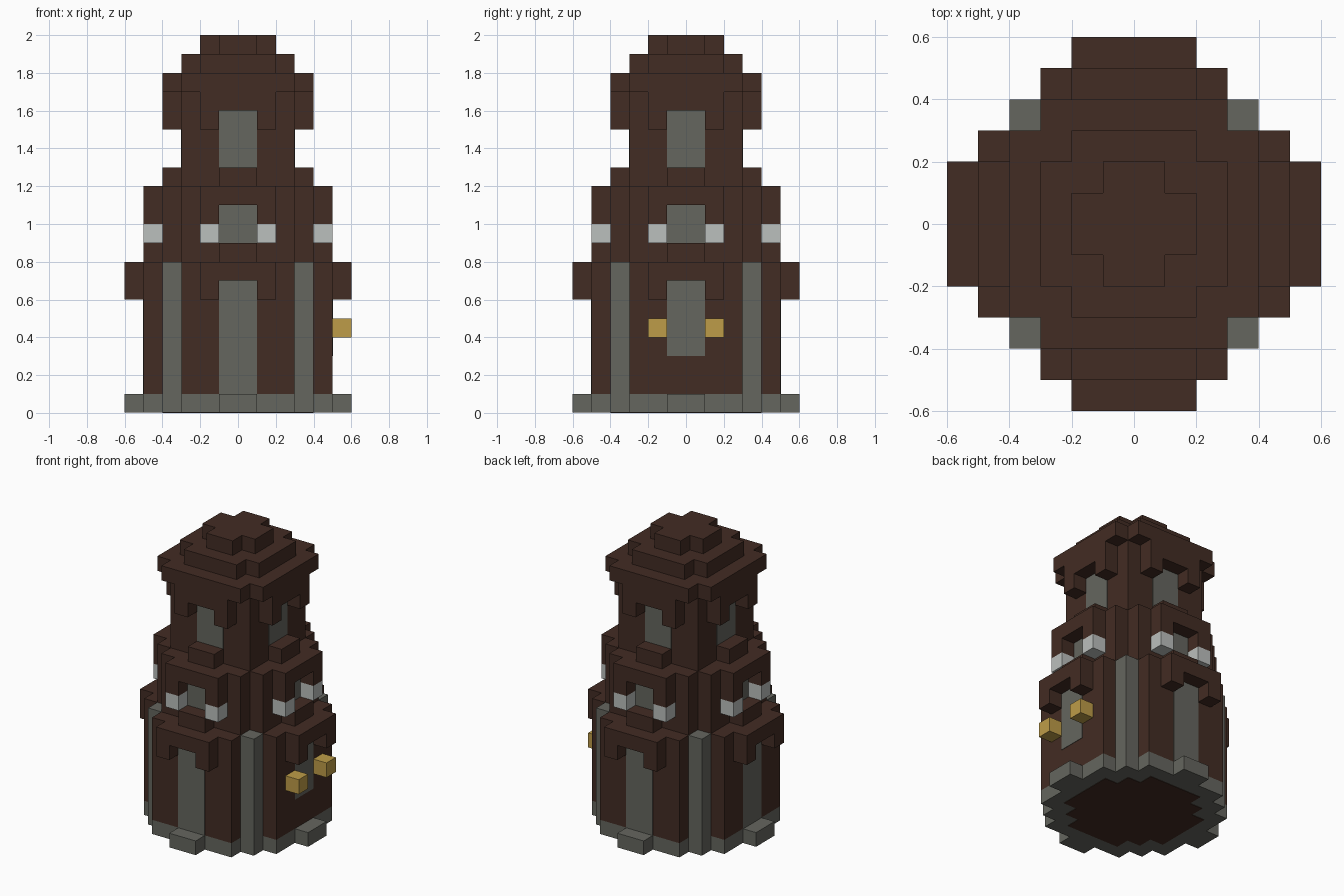
import bpy, bmesh
from math import pi
from mathutils import Matrix, Vector

cube = bpy.data.objects.get("Cube")
if cube:
    bpy.data.objects.remove(cube, do_unlink=True)


def make_material(name, rgb):
    mat = bpy.data.materials.new(name)
    mat.use_nodes = True
    color = (*rgb, 1.0)
    mat.diffuse_color = color
    bsdf = next(n for n in mat.node_tree.nodes if n.type == 'BSDF_PRINCIPLED')
    bsdf.inputs["Base Color"].default_value = color
    return mat


BROWN = make_material("dark brown", (0.055, 0.025, 0.017))
GREY = make_material("stone grey", (0.130, 0.133, 0.114))
WHITE = make_material("pale grey", (0.50, 0.525, 0.51))
GOLD = make_material("gold", (0.515, 0.335, 0.065))


def finish(name, bm, mat):
    bmesh.ops.recalc_face_normals(bm, faces=bm.faces)
    mesh = bpy.data.meshes.new(name)
    bm.to_mesh(mesh)
    bm.free()
    mesh.materials.append(mat)
    obj = bpy.data.objects.new(name, mesh)
    bpy.context.collection.objects.link(obj)


def stepped_prism(name, corners, z0, z1, mat):
    """Extrude a stepped outline, given the outer corners of one quarter."""
    quarter = [corners[0]]
    for a, b in zip(corners, corners[1:]):
        quarter += [(a[0], b[1]), b]
    outline = []
    for sx, sy in ((1, 1), (1, -1), (-1, -1), (-1, 1)):
        pts = [(x * sx, y * sy) for x, y in quarter]
        outline += pts if sx * sy > 0 else pts[::-1]
    bm = bmesh.new()
    face = bm.faces.new([bm.verts.new((x, y, z0)) for x, y in outline])
    top = bmesh.ops.extrude_face_region(bm, geom=[face])["geom"]
    verts = [v for v in top if isinstance(v, bmesh.types.BMVert)]
    bmesh.ops.translate(bm, vec=(0, 0, z1 - z0), verts=verts)
    finish(name, bm, mat)


def side_blocks(name, boxes, mat, sides=range(4)):
    """Boxes given on the front as x0, x1, near, far, z0, z1, turned to each side."""
    bm = bmesh.new()
    for side in sides:
        turn = Matrix.Rotation(side * pi / 2, 4, 'Z')
        for x0, x1, near, far, z0, z1 in boxes:
            center = Vector(((x0 + x1) / 2, -(near + far) / 2, (z0 + z1) / 2))
            size = Matrix.Diagonal((x1 - x0, far - near, z1 - z0, 1))
            bmesh.ops.create_cube(bm, size=1, matrix=turn @ Matrix.Translation(center) @ size)
    finish(name, bm, mat)


def pair(near, far, z0, z1):
    return [(-.2, -.1, near, far, z0, z1), (.1, .2, near, far, z0, z1)]


def hood(name, wall, z0, z1):
    """Lintel with two short legs that frame an opening."""
    far = wall + .1
    side_blocks(name, [(-.2, .2, wall, far, z0 + .1, z1)] + pair(wall, far, z0, z0 + .1), BROWN)


def panel(name, wall, z0, z1, sides=range(4)):
    side_blocks(name, [(-.1, .1, wall - .005, wall + .003, z0, z1)], GREY, sides)


def sill(name, wall, z0):
    side_blocks(name, [(-.1, .1, wall, wall + .1, z0, z0 + .1)], BROWN)


# Foundation with a doorstep on each side
stepped_prism("foundation", [(.1, .6), (.3, .5), (.4, .4), (.5, .3), (.6, .1)], .003, .1, GREY)
stepped_prism("underside", [(.2, .4), (.3, .3), (.4, .2)], 0, .01, BROWN)

# Lower storey with corner pillars, doors and one window
stepped_prism("lower_storey", [(.3, .5), (.5, .3)], .1, .8, BROWN)
side_blocks("corner_pillars", [(.3, .4, .3, .4, .1, .8)], GREY)
panel("doors", .5, .1, .7, (0, 2, 3))
panel("lower_window", .5, .3, .7, (1,))
hood("lower_hoods", .5, .6, .8)
side_blocks("lanterns", pair(.5, .6, .4, .5), GOLD, (1,))

# Middle storey
stepped_prism("middle_storey", [(.3, .4), (.4, .3)], .8, 1.2, BROWN)
panel("middle_windows", .4, .9, 1.1)
sill("middle_sills", .4, .8)
hood("middle_hoods", .4, 1.0, 1.2)
side_blocks("pale_blocks", pair(.4, .5, .9, 1.0), WHITE)

# Upper storey
stepped_prism("upper_storey", [(.3, .3)], 1.2, 1.7, BROWN)
panel("upper_windows", .3, 1.3, 1.6)
sill("upper_sills", .3, 1.2)
hood("upper_hoods", .3, 1.5, 1.7)

# Stepped roof
stepped_prism("roof_eaves", [(.3, .4), (.4, .3)], 1.7, 1.8, BROWN)
stepped_prism("roof_middle", [(.2, .3), (.3, .2)], 1.8, 1.9, BROWN)
stepped_prism("roof_top", [(.1, .2), (.2, .1)], 1.9, 2.0, BROWN)
